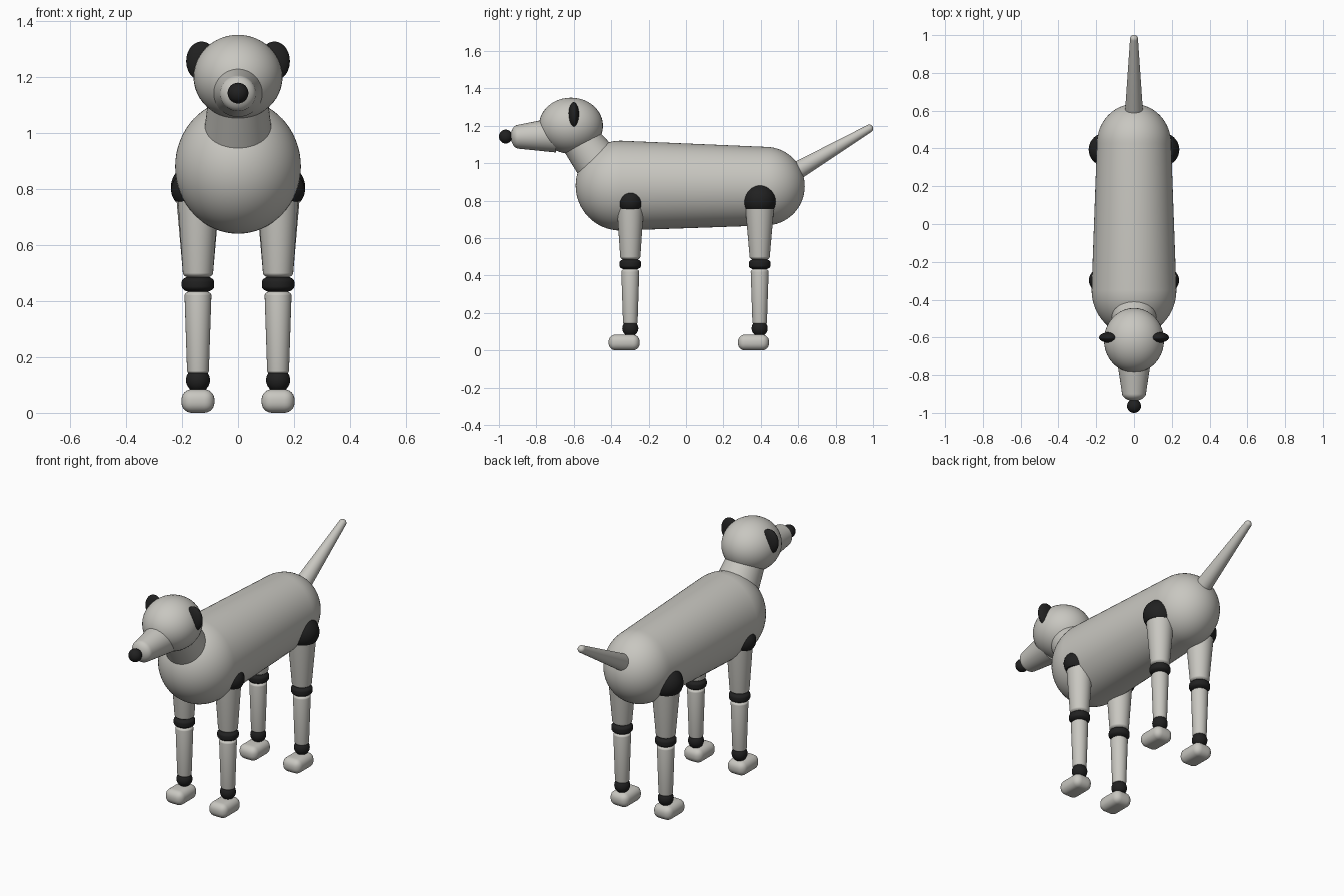
import bpy, bmesh, math
from mathutils import Vector, Matrix

if "Cube" in bpy.data.objects:
    bpy.data.objects.remove(bpy.data.objects["Cube"])

def material(name, rgb):
    m = bpy.data.materials.new(name)
    m.diffuse_color = (*rgb, 1)
    m.use_nodes = True
    m.node_tree.nodes["Principled BSDF"].inputs["Base Color"].default_value = m.diffuse_color
    return m

GREY = material("warm_light_grey", (0.58, 0.57, 0.53))
BLACK = material("soft_black", (0.015, 0.015, 0.015))

def finish(name, bm, mat, angle=35):
    bmesh.ops.recalc_face_normals(bm, faces=bm.faces)
    me = bpy.data.meshes.new(name)
    bm.to_mesh(me)
    bm.free()
    me.materials.append(mat)
    ob = bpy.data.objects.new(name, me)
    bpy.context.collection.objects.link(ob)
    bpy.ops.object.select_all(action='DESELECT')
    bpy.context.view_layer.objects.active = ob
    ob.select_set(True)
    bpy.ops.object.shade_smooth_by_angle(angle=math.radians(angle))
    return ob

def tapered(name, p0, p1, r0, r1, mat, cap0=1.0, cap1=1.0, xscale=1.0, segs=48, steps=10):
    """Tapered rod from p0 to p1 with domed ends; cap = dome height / radius."""
    p0, p1 = Vector(p0), Vector(p1)
    axis = p1 - p0
    length = axis.length
    prof = []
    for i in range(steps + 1):
        a = math.pi / 2 * i / steps
        prof.append((-r0 * cap0 * math.cos(a), r0 * math.sin(a)))
    for i in range(steps + 1):
        a = math.pi / 2 * i / steps
        prof.append((length + r1 * cap1 * math.sin(a), r1 * math.cos(a)))
    bm = bmesh.new()
    rings = [[bm.verts.new((r * math.cos(2 * math.pi * k / segs),
                            r * math.sin(2 * math.pi * k / segs), t))
              for k in range(segs)] for t, r in prof]
    for a, b in zip(rings, rings[1:]):
        for k in range(segs):
            n = (k + 1) % segs
            bm.faces.new((a[k], a[n], b[n], b[k]))
    bmesh.ops.remove_doubles(bm, verts=bm.verts, dist=1e-5)
    bm.transform(Matrix.Translation(p0) @ Matrix.Scale(xscale, 4, (1, 0, 0))
                 @ axis.to_track_quat('Z', 'Y').to_matrix().to_4x4())
    return finish(name, bm, mat)

def ball(name, c, r, mat, cut_low=None, cut_high=None):
    """Ellipsoid, optionally sliced flat at the given heights."""
    bm = bmesh.new()
    bmesh.ops.create_uvsphere(bm, u_segments=40, v_segments=24, radius=1)
    bm.transform(Matrix.Translation(c) @ Matrix.Diagonal((*r, 1)))
    for z, sign in ((cut_low, -1), (cut_high, 1)):
        if z is not None:
            res = bmesh.ops.bisect_plane(bm, geom=bm.verts[:] + bm.edges[:] + bm.faces[:],
                                         plane_co=(0, 0, z), plane_no=(0, 0, sign), clear_outer=True)
            edges = [e for e in res['geom_cut'] if isinstance(e, bmesh.types.BMEdge)]
            bmesh.ops.edgeloop_fill(bm, edges=edges)
    return finish(name, bm, mat)

def rounded_box(name, c, size, radius, mat):
    bm = bmesh.new()
    bmesh.ops.create_cube(bm, size=1)
    bm.transform(Matrix.Translation(c) @ Matrix.Diagonal((*size, 1)))
    bmesh.ops.bevel(bm, geom=bm.edges[:], offset=radius, segments=6, profile=0.5, affect='EDGES')
    return finish(name, bm, mat)

# Torso, neck, tail
tapered("torso", (0, -0.35, 0.88), (0, 0.425, 0.877), 0.24, 0.21, GREY, xscale=0.935, segs=64, steps=16)
tapered("neck", (0, -0.42, 0.93), (0, -0.60, 1.17), 0.13, 0.10, GREY, 0, 0)
tapered("tail", (0, 0.53, 0.922), (0, 0.98, 1.185), 0.052, 0.021, GREY)

# Head, muzzle, nose
ball("head", (0, -0.615, 1.20), (0.159, 0.171, 0.15), GREY)
tapered("muzzle", (0, -0.70, 1.15), (0, -0.895, 1.141), 0.093, 0.064, GREY, 0, 0.65)
ball("nose", (0, -0.964, 1.142), (0.037, 0.036, 0.037), BLACK)

for side, s in (("left", 1), ("right", -1)):
    ball(f"{side}_ear", (s * 0.13, -0.60, 1.256), (0.055, 0.028, 0.07), BLACK)

    # Legs: hip dome, upper leg, knee, lower leg, ankle, foot
    for end, y, hip, hip_z, thigh in (("front", -0.298, (0.096, 0.075, 0.075), 0.796, 0.072),
                                      ("rear", 0.394, (0.097, 0.091, 0.091), 0.805, 0.077)):
        n, x = f"{side}_{end}", s * 0.143
        ball(f"{n}_hip_joint", (x, y, hip_z), hip, BLACK, cut_low=0.755)
        tapered(f"{n}_upper_leg", (x, y, 0.765), (x, y, 0.50), thigh, 0.054, GREY, 0, 0.4)
        tapered(f"{n}_knee_joint", (x, y, 0.452), (x, y, 0.468), 0.058, 0.058, BLACK, 0.42, 0.42)
        tapered(f"{n}_lower_leg", (x, y, 0.42), (x, y, 0.15), 0.048, 0.039, GREY, 0.4, 0.4)
        ball(f"{n}_ankle_joint", (x, y, 0.117), (0.043, 0.043, 0.043), BLACK, 0.08, 0.148)
        rounded_box(f"{n}_foot", (x, y - 0.033, 0.042), (0.118, 0.166, 0.084), 0.037, GREY)
